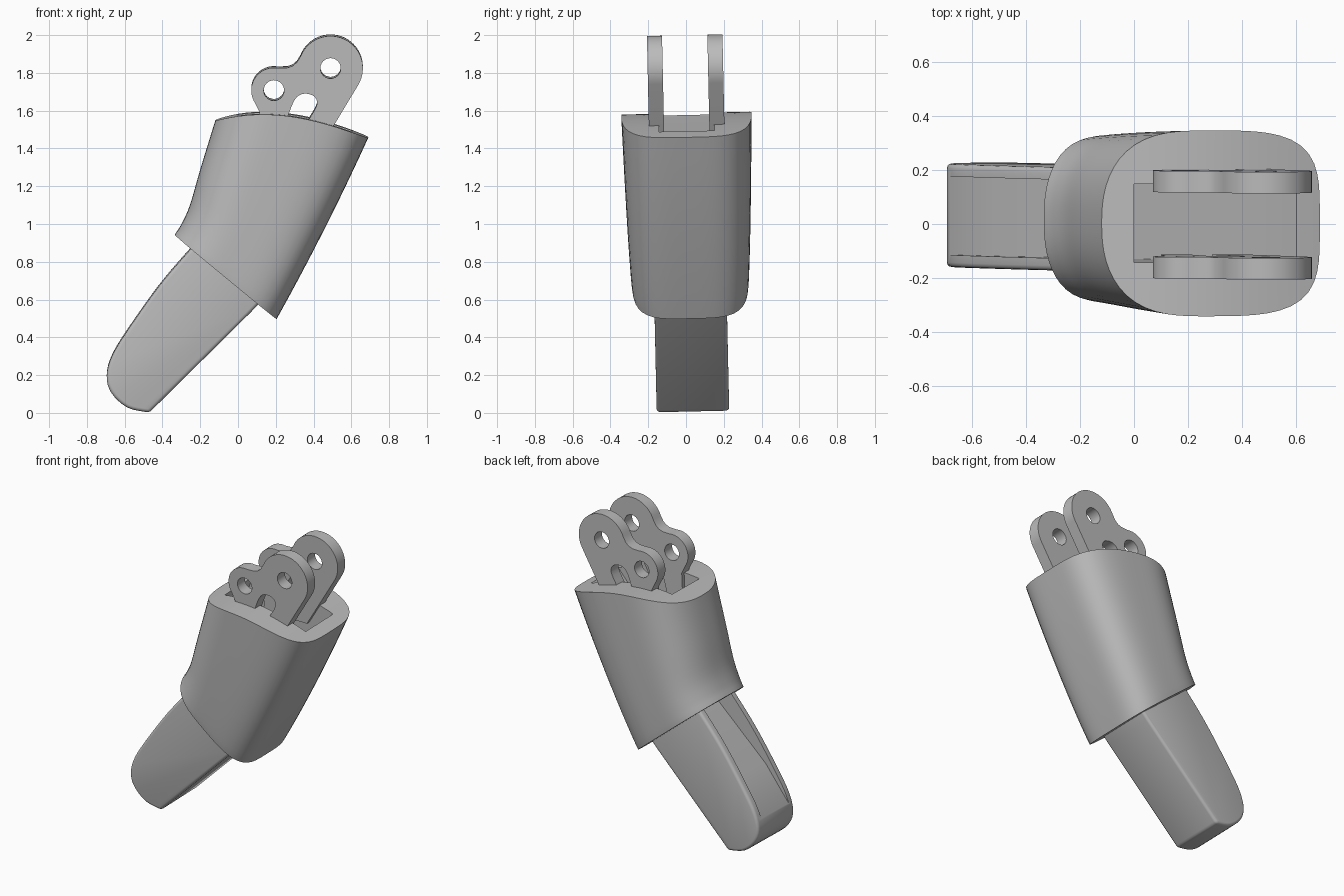
import bpy, bmesh, math
from mathutils import Matrix, Vector

cube = bpy.data.objects.get("Cube")
if cube:
    bpy.data.objects.remove(cube)

# One grey plastic for every part
GREY = (0.5, 0.5, 0.5, 1)
plastic = bpy.data.materials.new("grey plastic")
plastic.use_nodes = True
plastic.diffuse_color = GREY
plastic.node_tree.nodes["Principled BSDF"].inputs["Base Color"].default_value = GREY

# The whole assembly leans very slightly sideways
LEAN = Matrix.Translation((0, 0.037, -0.001)) @ Matrix.Rotation(0.022, 4, 'X')


def add_object(name, bm):
    bmesh.ops.recalc_face_normals(bm, faces=bm.faces)
    mesh = bpy.data.meshes.new(name)
    bm.to_mesh(mesh)
    bm.free()
    mesh.materials.append(plastic)
    obj = bpy.data.objects.new(name, mesh)
    bpy.context.scene.collection.objects.link(obj)
    return obj


def prism(name, outline, half, centre=0):
    """Extrude an x-z outline along y."""
    bm = bmesh.new()
    face = bm.faces.new([bm.verts.new((x, centre - half, z)) for x, z in outline])
    new = bmesh.ops.extrude_face_region(bm, geom=[face])["geom"]
    moved = [v for v in new if isinstance(v, bmesh.types.BMVert)]
    bmesh.ops.translate(bm, verts=moved, vec=(0, 2 * half, 0))
    return add_object(name, bm)


def smooth_path(points, steps):
    """Catmull-Rom curve through 2D points."""
    p = [Vector(q) for q in points]
    p = [2 * p[0] - p[1]] + p + [2 * p[-1] - p[-2]]
    out = []
    for a, b, c, d in zip(p, p[1:], p[2:], p[3:]):
        for i in range(steps):
            t = i / steps
            out.append(0.5 * (2 * b + (c - a) * t + (2 * a - 5 * b + 4 * c - d) * t ** 2
                              + (3 * b - a - 3 * c + d) * t ** 3))
    return out + [p[-2]]


def arc(cx, cz, r, start, end, n):
    angles = [math.radians(start + (end - start) * i / n) for i in range(n + 1)]
    return [(cx + r * math.cos(a), cz + r * math.sin(a)) for a in angles]


def cut(obj, cutter):
    mod = obj.modifiers.new("cut", 'BOOLEAN')
    mod.operation = 'DIFFERENCE'
    mod.solver = 'EXACT'
    mod.object = cutter


def finish(obj):
    """Apply modifiers, lean the part and shade it smooth with sharp edges."""
    graph = bpy.context.evaluated_depsgraph_get()
    obj.data = bpy.data.meshes.new_from_object(obj.evaluated_get(graph))
    obj.modifiers.clear()
    obj.data.transform(LEAN)
    bpy.ops.object.select_all(action='DESELECT')
    obj.select_set(True)
    bpy.context.view_layer.objects.active = obj
    bpy.ops.object.shade_smooth_by_angle(angle=math.radians(32))


# Sleeve: rounded sections lofted between a left and a right profile
def sleeve():
    left = smooth_path([(-0.335, 0.945), (-0.3, 1.0), (-0.255, 1.1), (-0.2, 1.29), (-0.12, 1.55)], 4)
    count, base = 64, Vector((0.205, 0.5))
    side = Vector((0.485, 0.96))
    bm, rings = bmesh.new(), []
    for lp in left:
        t = (lp.y - left[0].y) / (left[-1].y - left[0].y)
        rp = base + side * t + Vector((0.05 * t * (1 - t), 0))
        width = 0.308 + 0.037 * t ** 0.7
        ring = []
        for i in range(count):
            a = 2 * math.pi * i / count
            c, s = math.cos(a), math.sin(a)
            power = 3.2 + 0.7 * c
            k = (abs(c) ** power + abs(s) ** power) ** (-1 / power)
            u, y = k * c, k * s * width
            p = lp.lerp(rp, (1 + u) / 2)
            bulge = 0.072 * t ** 2 * (1 - u * u) * (1 - 0.2 * u)
            ring.append(bm.verts.new((p.x, y, p.y + bulge)))
        rings.append(ring)
    for a, b in zip(rings, rings[1:]):
        for i in range(count):
            j = (i + 1) % count
            bm.faces.new((a[i], a[j], b[j], b[i]))
    # End caps are strips running straight across
    for ring in (rings[0], rings[-1]):
        for i in range(count // 2):
            quad = [ring[i], ring[i + 1], ring[-i - 1], ring[-i % count]]
            bm.faces.new(list(dict.fromkeys(quad)))
    return add_object("sleeve", bm)


body = sleeve()

# Tongue: tapered tip with softened edges
top_curve = smooth_path([(-0.13, 1.0), (-0.257, 0.865), (-0.415, 0.68), (-0.575, 0.456), (-0.665, 0.31),
                         (-0.695, 0.2), (-0.67, 0.11), (-0.585, 0.033), (-0.47, 0.006)], 4)
tongue = prism("tongue", top_curve + [Vector((0.07, 0.54)), Vector((0.2, 0.68))], 0.192)
bevel = tongue.modifiers.new("soft edges", 'BEVEL')
bevel.width = 0.018
bevel.segments = 3
bevel.limit_method = 'ANGLE'
bevel.angle_limit = math.radians(40)

# Channel running from the tongue recess up through the sleeve mouth
channel = prism("channel_cutter", [
    (-0.72, 0.215), (-0.51, 0.48), (0.285, 1.2), (0.42, 1.31), (0.53, 1.41), (0.61, 1.5), (0.61, 1.8),
    (0.02, 1.8), (0, 1.57), (-0.25, 0.875), (-0.8, 0.875), (-0.8, 0.215)], 0.146)
for part in (body, tongue):
    cut(part, channel)

# Hinge plates: two lobes, two legs and an arch between them
big, small = (0.49, 1.83), (0.19, 1.713)
outline = arc(*big, 0.171, -30, 158, 28)
outline += [(0.312, 1.862), (0.29, 1.843), (0.262, 1.833)]
outline += arc(*small, 0.12, 80, 213, 18)
outline += [(0.115, 1.595), (0.1, 1.36), (0.2, 1.36)]
outline += smooth_path([(0.265, 1.58), (0.293, 1.65), (0.32, 1.685), (0.36, 1.696),
                        (0.405, 1.68), (0.417, 1.635), (0.37, 1.55)], 3)
outline += [(0.29, 1.39), (0.425, 1.39)]

pins = [prism("pin_cutter", arc(cx, cz, 0.054, 0, 345, 23), 0.4) for cx, cz in (big, small)]
plates = []
for name, y in (("front_hinge_plate", -0.16), ("back_hinge_plate", 0.16)):
    plate = prism(name, outline, 0.04, y)
    for pin in pins:
        cut(plate, pin)
    plates.append(plate)

for part in [body, tongue] + plates:
    finish(part)
for helper in [channel] + pins:
    bpy.data.objects.remove(helper)
